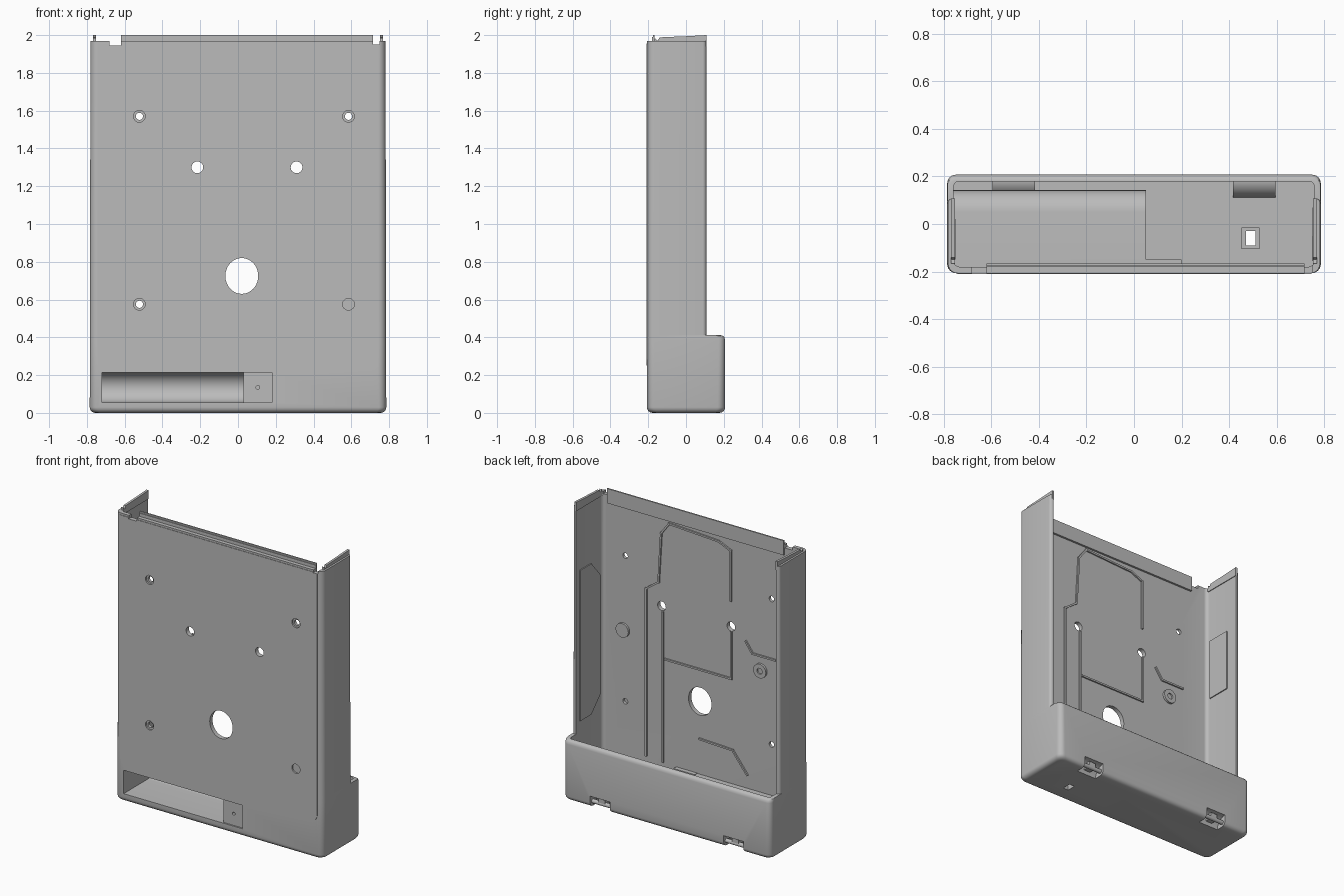
import bpy, bmesh, math
from mathutils import Vector

if "Cube" in bpy.data.objects:
    bpy.data.objects.remove(bpy.data.objects["Cube"], do_unlink=True)

grey = bpy.data.materials.new("housing grey")
grey.use_nodes = True
grey.diffuse_color = (0.5, 0.5, 0.5, 1)
for node in grey.node_tree.nodes:
    if node.type == 'BSDF_PRINCIPLED':
        node.inputs["Base Color"].default_value = (0.5, 0.5, 0.5, 1)
        node.inputs["Roughness"].default_value = 0.6


def loft(name, rings):
    """Closed solid through rings that all have the same point count."""
    bm = bmesh.new()
    rows = [[bm.verts.new(p) for p in ring] for ring in rings]
    n = len(rows[0])
    for low, high in zip(rows, rows[1:]):
        for i in range(n):
            j = (i + 1) % n
            bm.faces.new((low[i], low[j], high[j], high[i]))
    bm.faces.new(rows[0][::-1])
    bm.faces.new(rows[-1])
    bmesh.ops.recalc_face_normals(bm, faces=bm.faces[:])
    mesh = bpy.data.meshes.new(name)
    bm.to_mesh(mesh)
    bm.free()
    mesh.materials.append(grey)
    obj = bpy.data.objects.new(name, mesh)
    bpy.context.scene.collection.objects.link(obj)
    return obj


def prism(name, outline, axis, a, b):
    """Extrude an outline along x (outline is y, z) or y (outline is x, z)."""
    if axis == 'x':
        return loft(name, [[(t, u, v) for u, v in outline] for t in (a, b)])
    return loft(name, [[(u, t, v) for u, v in outline] for t in (a, b)])


def box(name, x, y, z):
    outline = [(x[0], z[0]), (x[1], z[0]), (x[1], z[1]), (x[0], z[1])]
    return prism(name, outline, 'y', *y)


def arc(cx, cy, rx, ry, start, end, n):
    steps = [math.radians(start + (end - start) * i / n) for i in range(n + 1)]
    return [(cx + rx * math.cos(t), cy + ry * math.sin(t)) for t in steps]


def disc(x, z, r, rz=None):
    return arc(x, z, r, rz or r, 0, 360, 32)[:-1]


def rounded_ring(z, half, front, back, rf, rb):
    pts = []
    for sx, y, r, start in ((1, back - rb, rb, 0), (-1, back - rb, rb, 90),
                            (-1, front + rf, rf, 180), (1, front + rf, rf, 270)):
        pts += arc(sx * (half - r), y, r, r, start, start + 90, 6)
    return [(x, y, z) for x, y in pts]


def combine(target, tool, operation):
    mod = target.modifiers.new(operation.lower(), 'BOOLEAN')
    mod.operation = operation
    mod.solver = 'EXACT'
    mod.object = tool
    bpy.context.view_layer.objects.active = target
    bpy.ops.object.modifier_apply(modifier=mod.name)
    bpy.data.objects.remove(tool, do_unlink=True)


def add(tool):
    combine(shell, tool, 'UNION')


def cut(tool):
    combine(shell, tool, 'DIFFERENCE')


# Outer shell: deep base box below, shallow open-backed tray above
F, B = -0.207, 0.207
rings = []
for deg in (0, 22, 45, 67, 90):
    t = math.radians(deg)
    inset = 0.03 * (1 - math.sin(t))
    rings.append(rounded_ring(0.03 - 0.03 * math.cos(t), 0.785 - inset,
                              F + inset, B - inset, 0.04, 0.04))
for z, back in ((0.385, B), (0.4, B - 0.004), (0.408, B - 0.012), (0.412, B - 0.025)):
    rings.append(rounded_ring(z, 0.784, F, back, 0.04, 0.035))
rings.append(rounded_ring(0.412, 0.784, F, 0.108, 0.04, 0.02))
rings.append(rounded_ring(1.968, 0.781, F, 0.108, 0.04, 0.02))
shell = loft("main_shell", rings)

# Hollow interior, open at the top and behind the tray
cut(loft("interior", [rounded_ring(z, 0.757, -0.18, 0.178, 0.025, 0.02)
                      for z in (0.025, 2.3)]))

# Slightly raised front panel with rounded lower corners
panel = arc(-0.695, 0.3, 0.05, 0.05, 180, 270, 6) + arc(0.695, 0.3, 0.05, 0.05, 270, 360, 6)
add(prism("front_panel", panel + [(0.745, 1.955), (-0.745, 1.955)], 'y', -0.21, -0.195))


# Battery compartment: round-backed channel and its inner housing
def channel(r, front):
    return [(front, 0.135 - r)] + arc(0.05, 0.135, r, r, -90, 90, 16) + [(front, 0.135 + r)]


add(prism("battery_housing", channel(0.092, -0.19), 'x', -0.765, 0.05))
add(box("latch_backing", (0.04, 0.2), (-0.19, -0.15), (0.04, 0.23)))
cut(prism("battery_channel", channel(0.08, -0.3), 'x', -0.72, 0.03))
cut(box("latch_recess", (0.02, 0.18), (-0.3, -0.197), (0.055, 0.215)))
cut(prism("latch_hole", disc(0.105, 0.135, 0.01), 'y', -0.3, -0.165))

# Two curved hinge pockets in the lower back edge
POCKETS = (0.505, -0.505)
for x in POCKETS:
    sector = [(0.19, 0.012)] + arc(0.19, 0.012, 0.08, 0.085, 90, 180, 8)
    add(prism("pocket_housing", sector, 'x', x - 0.09, x + 0.09))
    cut(prism("pocket", disc(0.207, 0, 0.075), 'x', x - 0.075, x + 0.075))

# Framed slot through the floor
add(box("slot_frame", (0.452, 0.528), (-0.105, -0.015), (0.01, 0.045)))
cut(box("slot", (0.47, 0.51), (-0.09, -0.03), (-0.1, 0.2)))

# Front plate holes: countersunk screws, cable holes, large opening
SCREWS = [(x, z) for x in (-0.522, 0.585) for z in (0.575, 1.57)]
for x, z in SCREWS:
    cut(prism("screw_hole", disc(x, z, 0.019), 'y', -0.3, -0.1))
    cut(prism("countersink", disc(x, z, 0.031), 'y', -0.3, -0.199))
for x in (-0.215, 0.31):
    cut(prism("cable_hole", disc(x, 1.3, 0.031), 'y', -0.3, -0.1))
cut(prism("large_opening", disc(0.02, 0.725, 0.087, 0.095), 'y', -0.3, -0.1))

# Blind bosses on the inside of the front plate
for x in (0.6, -0.44):
    add(prism("boss", disc(x, 1.06, 0.048), 'y', -0.19, -0.165))
    cut(prism("boss_hole", disc(x, 1.06, 0.02), 'y', -0.175, -0.1))

# Notches in the top edge
cut(box("left_notch", (-0.68, -0.62), (-0.3, -0.13), (1.945, 2.3)))
cut(box("right_notch", (0.715, 0.75), (-0.3, -0.13), (1.95, 2.3)))

# Raised lips around the top opening
box("top_front_lip", (-0.62, 0.715), (-0.181, -0.166), (1.9, 1.99))
box("top_front_hem", (-0.62, 0.715), (-0.176, -0.166), (1.98, 2.0))
rim = [(-0.17, 1.94), (-0.165, 1.985), (-0.15, 1.97), (-0.14, 1.988),
       (0.0, 1.994), (0.108, 2.0), (0.108, 1.94)]
for side, name in ((1, "left"), (-1, "right")):
    prism(name + "_side_lip", rim, 'x', side * 0.752, side * 0.768)

# Hinge pins and tabs inside the pockets
for x in POCKETS:
    prism("hinge_pin", disc(0.178, 0.032, 0.014), 'x', x - 0.08, x + 0.08)
    box("hinge_tab", (x - 0.025, x + 0.025), (0.135, 0.19), (0.025, 0.065))


# Thin cable guide ribs on the inside of the front plate
def ribs(name, path, w=0.006):
    for (x0, z0), (x1, z1) in zip(path, path[1:]):
        d = Vector((x1 - x0, z1 - z0)).normalized() * w
        a, b = Vector((x0, z0)) - d, Vector((x1, z1)) + d
        s = Vector((-d.y, d.x))
        prism(name, [tuple(p) for p in (a - s, b - s, b + s, a + s)], 'y', -0.185, -0.17)


ribs("upper_cable_rib", [(0.425, 0.25), (0.425, 1.39), (0.33, 1.46), (0.31, 1.8),
                         (0.25, 1.88), (-0.125, 1.86), (-0.217, 1.82), (-0.217, 1.48)])
ribs("long_cable_rib", [(0.3, 0.24), (0.3, 1.26)])
ribs("middle_cable_rib", [(0.28, 0.945), (-0.22, 0.945), (-0.22, 1.265)])
ribs("lower_cable_rib", [(0.02, 0.47), (-0.23, 0.46), (-0.34, 0.32)])
ribs("side_cable_rib", [(-0.33, 1.23), (-0.38, 1.16), (-0.55, 1.16)])

# Shallow plates on the inner side walls
prism("left_wall_plate", [(-0.155, 0.6), (-0.155, 1.4), (-0.05, 1.52), (0.07, 1.52),
                          (0.07, 0.49), (-0.05, 0.49)], 'x', 0.75, 0.758)
prism("right_wall_plate", [(-0.15, 1.15), (0.02, 1.15), (0.02, 1.57), (-0.15, 1.57)],
      'x', -0.758, -0.75)

# Smooth the rounded surfaces and keep the edges crisp
bpy.ops.object.select_all(action='DESELECT')
for obj in bpy.context.scene.objects:
    if obj.type == 'MESH':
        obj.select_set(True)
bpy.context.view_layer.objects.active = shell
bpy.ops.object.shade_smooth_by_angle(angle=math.radians(30))
